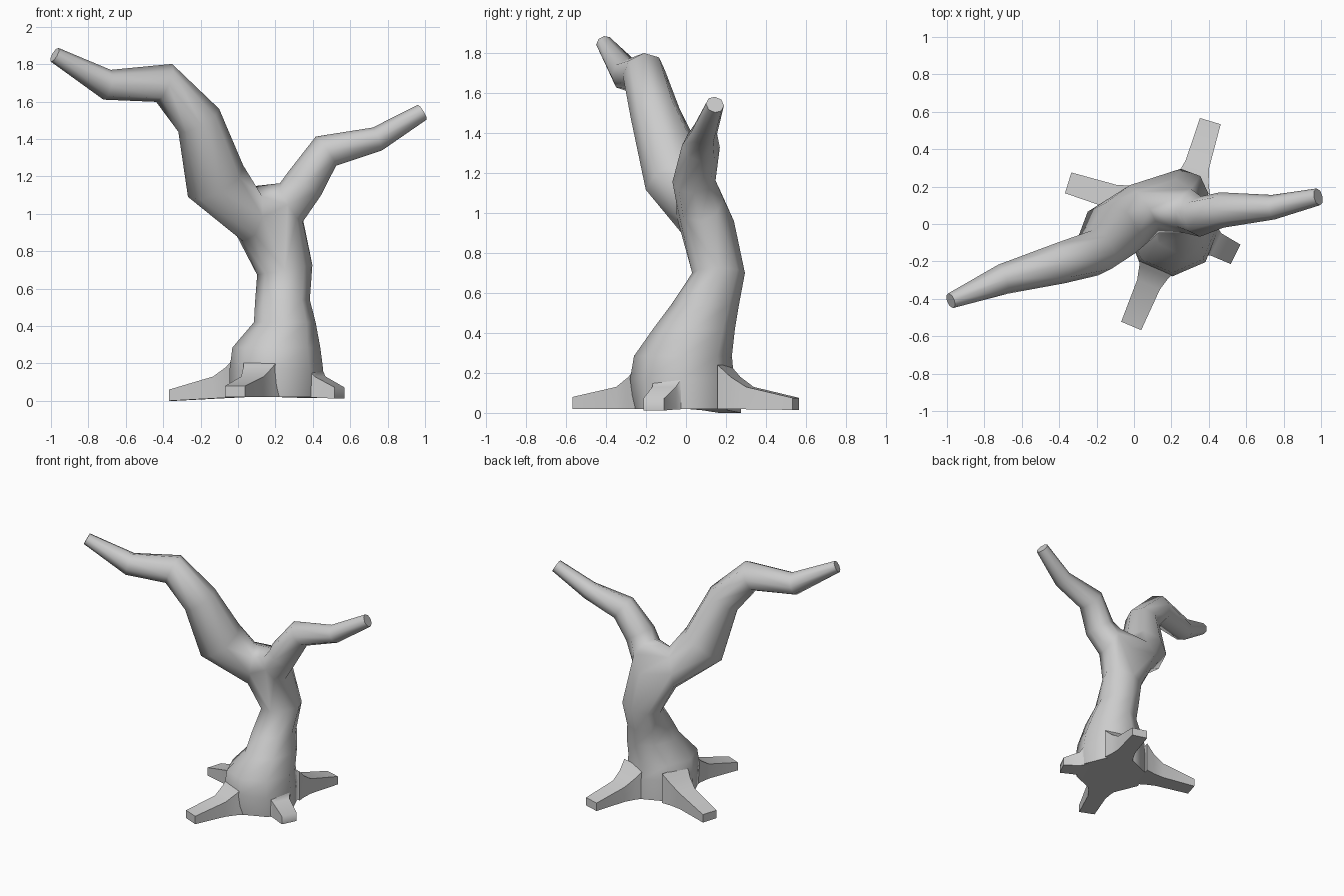
import bpy, bmesh, math
from mathutils import Vector

if "Cube" in bpy.data.objects:
    bpy.data.objects.remove(bpy.data.objects["Cube"])

SIDES = 8


def ring(bm, center, normal, ru, rv, ref, sides=SIDES, phase=0.0):
    """Ring of vertices around a centre; ru lies along ref, rv across it."""
    n = Vector(normal).normalized()
    u = (Vector(ref) - n * n.dot(Vector(ref))).normalized()
    v = n.cross(u)
    out = []
    for i in range(sides):
        a = 2 * math.pi * i / sides + phase
        out.append(bm.verts.new(Vector(center) + u * ru * math.cos(a) + v * rv * math.sin(a)))
    return out


def bridge(bm, rings):
    for a, b in zip(rings, rings[1:]):
        for i in range(len(a)):
            j = (i + 1) % len(a)
            bm.faces.new((a[i], a[j], b[j], b[i]))


def limb(bm, path, first_normal):
    """Tapering branch along (x, y, z, radius) points, capped at the tip."""
    pts = [Vector(p[:3]) for p in path]
    rings = []
    for i, p in enumerate(path):
        if i == 0:
            n = Vector(first_normal)
        else:
            n = (pts[i] - pts[i - 1]).normalized()
            if i + 1 < len(pts):
                n = n + (pts[i + 1] - pts[i]).normalized()
        rings.append(ring(bm, pts[i], n, p[3], p[3], (0, 1, 0)))
    bridge(bm, rings)
    bm.faces.new(rings[-1])
    return rings[0]


def finish(bm, name, angle):
    bmesh.ops.recalc_face_normals(bm, faces=bm.faces)
    me = bpy.data.meshes.new(name)
    bm.to_mesh(me)
    bm.free()
    ob = bpy.data.objects.new(name, me)
    bpy.context.collection.objects.link(ob)
    bpy.ops.object.select_all(action='DESELECT')
    ob.select_set(True)
    bpy.context.view_layer.objects.active = ob
    bpy.ops.object.shade_smooth_by_angle(angle=math.radians(angle))
    return ob


# Trunk: x, y, z, half width in x, half width in y, tilt
bm = bmesh.new()
trunk = [
    (0.205, -0.01, 0.02, 0.25, 0.25, 0),
    (0.205, -0.02, 0.17, 0.25, 0.26, 0),
    (0.205, -0.015, 0.285, 0.235, 0.245, 0),
    (0.250, 0.040, 0.42, 0.165, 0.205, 0),
    (0.238, 0.095, 0.54, 0.146, 0.170, 0),
    (0.250, 0.163, 0.70, 0.150, 0.132, -0.18),
]
rings = [ring(bm, t[:3], (t[5], 0, 1), t[4], t[3], (0, 1, 0)) for t in trunk]
bridge(bm, rings)
bm.faces.new(rings[0])

# Two branches
left = limb(bm, [(0.055, 0.08, 1.00, 0.15), (-0.12, -0.045, 1.175, 0.17),
                 (-0.21, -0.155, 1.50, 0.125), (-0.395, -0.21, 1.70, 0.11),
                 (-0.70, -0.295, 1.69, 0.082), (-0.98, -0.41, 1.85, 0.042)],
            (-0.8, -0.5, 0.15))
right = limb(bm, [(0.285, 0.07, 1.06, 0.12), (0.355, 0.04, 1.16, 0.108),
                  (0.47, 0.075, 1.335, 0.095), (0.745, 0.09, 1.40, 0.066),
                  (0.985, 0.145, 1.543, 0.046)],
             (0.85, -0.2, 0.5))

# Fork: hull web joining the trunk to both branches
extra = [bm.verts.new(p) for p in ((0.22, 0.24, 0.96), (0.32, 0.18, 0.96))]
groups = [set(rings[-1]), set(left), set(right)]
old = set(bm.faces)
bmesh.ops.convex_hull(bm, input=rings[-1] + left + right + extra, use_existing_faces=False)
caps = [f for f in bm.faces if f not in old and any(set(f.verts) <= g for g in groups)]
bmesh.ops.delete(bm, geom=caps, context='FACES_ONLY')
finish(bm, "trunk_and_branches", 65)

# Roots: box-section spurs, wide and tall at the trunk, thin at the tip
# base x, y -> tip x, y, tip floor height
roots = {
    "front_root": ((0.13, -0.20), (-0.015, -0.545), 0.02),
    "back_root": ((0.30, 0.19), (0.408, 0.55), 0.015),
    "left_root": ((0.02, 0.105), (-0.352, 0.22), 0.0),
    "right_root": ((0.38, -0.08), (0.543, -0.162), 0.012),
}
# fraction along, half width, top height
section = [(0.0, 0.11, 0.24), (0.16, 0.085, 0.18), (0.36, 0.066, 0.13), (1.0, 0.058, 0.06)]
for name, (b, t, floor) in roots.items():
    bm = bmesh.new()
    b, t = Vector(b), Vector(t)
    d = t - b
    rs = []
    for f, w, top in section:
        c = b + d * f
        low = 0.02 + (floor - 0.02) * f
        high = top + (floor if f == 1 else 0)
        h = (high - low) / 2
        rs.append(ring(bm, (c.x, c.y, low + h), (d.x, d.y, 0), h * 2 ** 0.5, w * 2 ** 0.5,
                       (0, 0, 1), 4, math.pi / 4))
    bridge(bm, rs)
    bm.faces.new(rs[0])
    bm.faces.new(rs[-1])
    finish(bm, name, 65)
